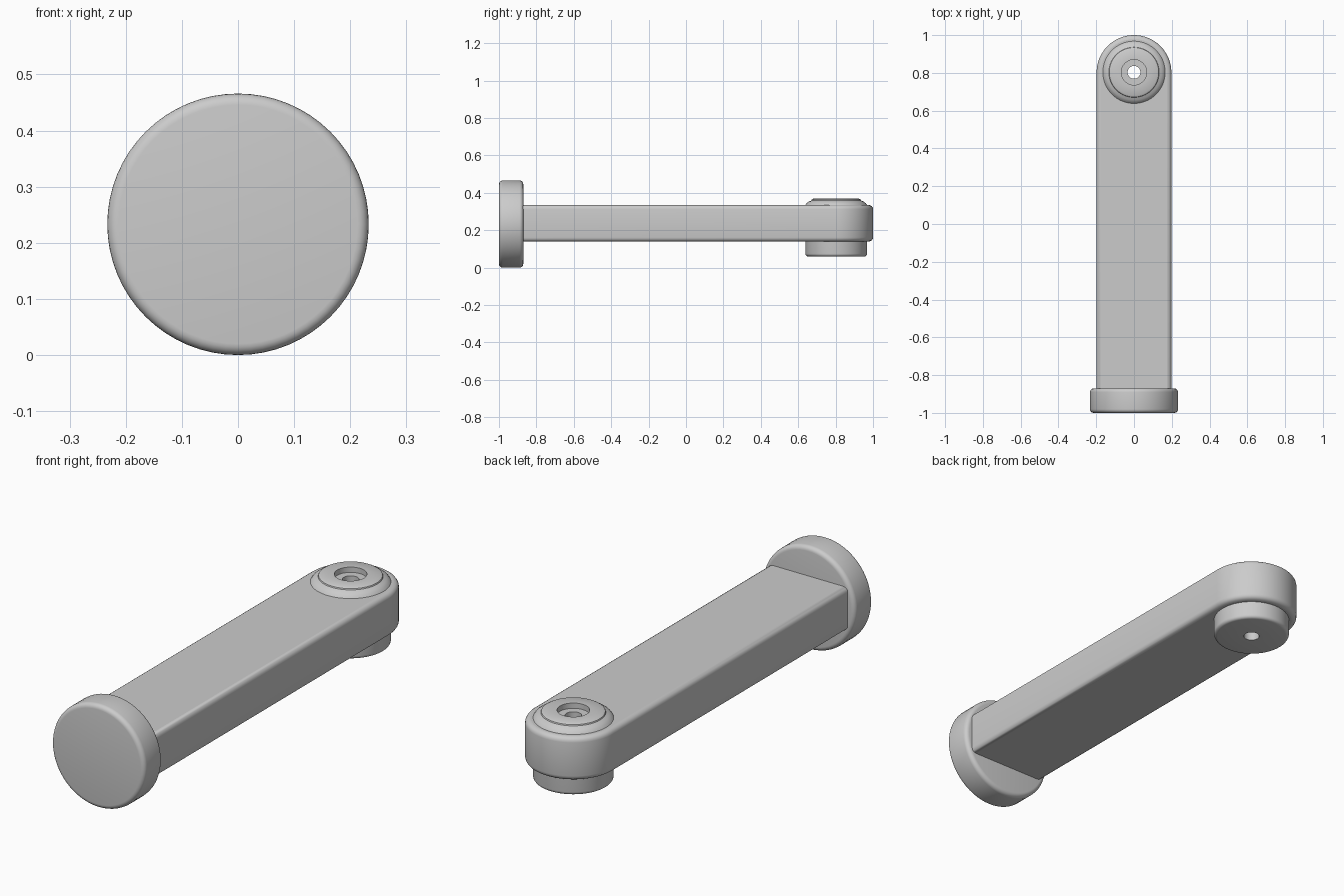
import bpy, math
from mathutils import Matrix

cube = bpy.data.objects.get("Cube")
if cube:
    bpy.data.objects.remove(cube, do_unlink=True)

grey = bpy.data.materials.new("plain grey")
grey.use_nodes = True
grey.diffuse_color = (0.6, 0.6, 0.6, 1)
grey.node_tree.nodes["Principled BSDF"].inputs["Base Color"].default_value = grey.diffuse_color

PIVOT_Y = 0.803


def finish(obj):
    obj.data.materials.append(grey)
    bpy.ops.object.select_all(action='DESELECT')
    obj.select_set(True)
    bpy.context.view_layer.objects.active = obj
    bpy.ops.object.shade_smooth_by_angle(angle=math.radians(32))


def arc(cx, cy, r, start, end, steps):
    """Points on an arc, angles in degrees."""
    angles = [math.radians(start + (end - start) * i / steps) for i in range(steps + 1)]
    return [(cx + r * math.cos(a), cy + r * math.sin(a)) for a in angles]


def lathe(name, profile, matrix, closed=False, steps=64):
    """Spin (radius, height) points, listed bottom to top on the outside, about z."""
    verts, rings = [], []
    for r, h in profile:
        count = steps if r > 0 else 1
        rings.append([len(verts) + i % count for i in range(steps)])
        for i in range(count):
            a = 2 * math.pi * i / steps
            verts.append((r * math.cos(a), r * math.sin(a), h))
    pairs = list(zip(rings, rings[1:]))
    if closed:
        pairs.append((rings[-1], rings[0]))
    faces = []
    for low, high in pairs:
        for i in range(steps):
            j = (i + 1) % steps
            faces.append(list(dict.fromkeys((low[i], low[j], high[j], high[i]))))
    mesh = bpy.data.meshes.new(name)
    mesh.from_pydata(verts, [], faces)
    mesh.transform(matrix)
    obj = bpy.data.objects.new(name, mesh)
    bpy.context.collection.objects.link(obj)
    finish(obj)


# Round end plate, its axis along y
R, T, B = 0.233, 0.13, 0.02
plate = [(0, 0)] + arc(R - B, B, B, -90, 0, 5) + arc(R - B, T - B, B, 0, 90, 5) + [(0, T)]
lathe("end_plate", plate,
      Matrix.Translation((0, -1, R)) @ Matrix.Rotation(math.radians(-90), 4, 'X'))

# Flat arm with a rounded end and an opening for the hub
curve = bpy.data.curves.new("arm", 'CURVE')
curve.dimensions = '2D'
curve.fill_mode = 'BOTH'
outline = [(-0.198, -0.93), (0.198, -0.93)] + arc(0, 0.802, 0.198, 0, 180, 32)
opening = arc(0, PIVOT_Y, 0.09, 0, 360, 32)[:-1]
for points in (outline, opening):
    spline = curve.splines.new('POLY')
    spline.points.add(len(points) - 1)
    for p, (x, y) in zip(spline.points, points):
        p.co = (x, y, 0, 1)
    spline.use_cyclic_u = True
BEVEL = 0.022
curve.bevel_depth = BEVEL
curve.bevel_resolution = 3
curve.offset = -BEVEL
curve.extrude = 0.0975 - BEVEL
arm = bpy.data.objects.new("arm", curve)
arm.location.z = 0.2375
bpy.context.collection.objects.link(arm)
bpy.ops.object.select_all(action='DESELECT')
arm.select_set(True)
bpy.context.view_layer.objects.active = arm
bpy.ops.object.convert(target='MESH')
finish(bpy.context.view_layer.objects.active)

# Pivot hub: lower boss, domed cap, counterbore and through hole
BOSS, HOLE = 0.165, 0.034
hub = [(HOLE, 0.06)] + arc(BOSS - 0.015, 0.075, 0.015, -90, 0, 4)
hub += [(BOSS, 0.335), (0.158, 0.345), (0.147, 0.353), (0.133, 0.359)]
hub += [(0.131, 0.364), (0.122, 0.369), (0.067, 0.369), (0.067, 0.345), (HOLE, 0.345)]
lathe("pivot_hub", hub, Matrix.Translation((0, PIVOT_Y, 0)), closed=True)
